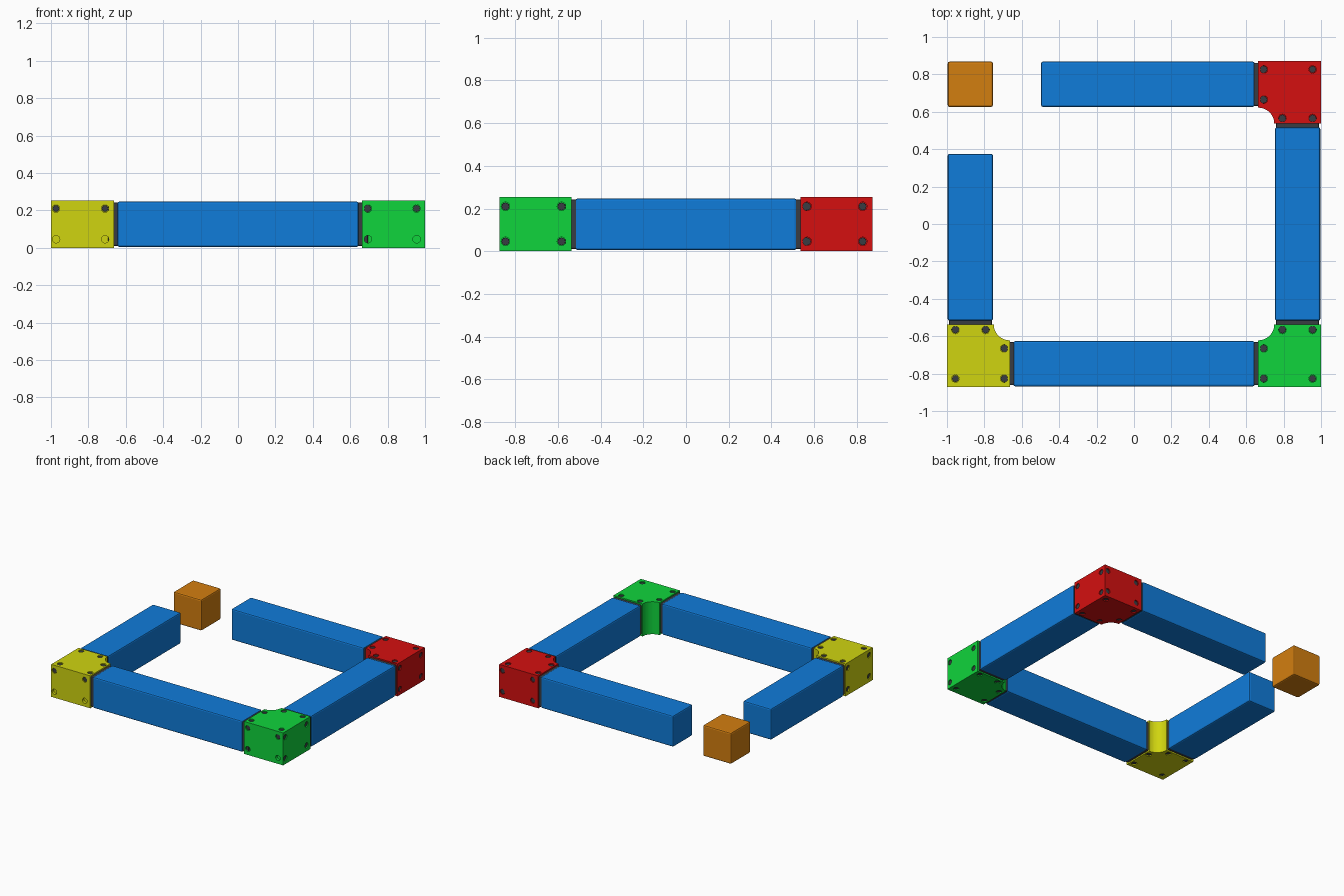
import bpy, bmesh, math
from mathutils import Matrix, Vector

if "Cube" in bpy.data.objects:
    bpy.data.objects.remove(bpy.data.objects["Cube"])

X, Y, H = 1.0, 0.872, 0.253        # half extents and bracket height
W, S = 0.25, 0.336                 # bracket arm width and arm length
BW = 0.242                         # beam thickness
GAP = 0.355                        # outer corner to start of beam


def material(name, rgb):
    m = bpy.data.materials.new(name)
    m.diffuse_color = (*rgb, 1)
    m.use_nodes = True
    m.node_tree.nodes["Principled BSDF"].inputs["Base Color"].default_value = m.diffuse_color
    return m


BLUE = material("blue", (0.005, 0.2, 0.7))
ORANGE = material("orange", (0.65, 0.21, 0.005))
YELLOW = material("yellow", (0.63, 0.66, 0.005))
GREEN = material("green", (0.005, 0.66, 0.045))
RED = material("red", (0.66, 0.005, 0.005))
DARK = material("dark grey", (0.04, 0.045, 0.055))


def finish(name, bm, mat):
    bmesh.ops.recalc_face_normals(bm, faces=bm.faces)
    me = bpy.data.meshes.new(name)
    bm.to_mesh(me)
    bm.free()
    if mat:
        me.materials.append(mat)
    ob = bpy.data.objects.new(name, me)
    bpy.context.collection.objects.link(ob)
    return ob


def box(name, lo, hi, mat, bevel=0.01, mx=Matrix()):
    lo, hi = Vector(lo), Vector(hi)
    bm = bmesh.new()
    bmesh.ops.create_cube(bm, size=1, matrix=mx @ Matrix.Translation((lo + hi) / 2)
                          @ Matrix.Diagonal((*(hi - lo), 1)))
    bmesh.ops.bevel(bm, geom=bm.edges[:], offset=bevel, segments=2,
                    affect='EDGES', profile=0.5)
    return finish(name, bm, mat)


def prism(bm, pts, depth, mx):
    """Extrude a flat outline along z and place it with a matrix."""
    face = bm.faces.new([bm.verts.new((x, y, 0)) for x, y in pts])
    new = bmesh.ops.extrude_face_region(bm, geom=[face])["geom"]
    top = [v for v in new if isinstance(v, bmesh.types.BMVert)]
    bmesh.ops.translate(bm, verts=top, vec=(0, 0, depth))
    bmesh.ops.transform(bm, matrix=mx, verts=list(face.verts) + top)


def ring(n, r1, r2):
    return [((r1, r2)[i % 2] * math.cos(math.tau * i / n),
             (r1, r2)[i % 2] * math.sin(math.tau * i / n)) for i in range(n)]


# screw positions on a bracket whose outer corner is the origin: (position, normal)
plan = [(.045, .045), (.045, .305), (.305, .045), (.207, .305), (.305, .207)]
HOLES = [((a, b, z), (0, 0, n)) for a, b in plan for z, n in ((H, 1), (0, -1))]
for z in (.046, .21):
    HOLES += [((a, 0, z), (0, -1, 0)) for a in (.027, .289)]
    HOLES += [((0, b, z), (-1, 0, 0)) for b in (.045, .305)]


def bracket(name, mat, corner, turn, empty):
    mx = Matrix.Translation((*corner, 0)) @ Matrix.Rotation(math.radians(turn), 4, 'Z')
    # L-shaped block with a concave inner corner
    r = S - W
    arc = [(S - r * math.sin(t), S - r * math.cos(t))
           for t in (math.pi / 2 * i / 14 for i in range(15))]
    bm = bmesh.new()
    prism(bm, [(0, 0), (S, 0)] + arc + [(0, S)], H, mx)
    block = finish(name + "_corner_bracket", bm, mat)

    # screw holes and star-shaped screw heads
    cut, heads = bmesh.new(), bmesh.new()
    for p, n in HOLES:
        place = mx @ Matrix.Translation(p) @ Vector(n).to_track_quat('Z', 'Y').to_matrix().to_4x4()
        prism(cut, ring(24, .02, .02), .04, place @ Matrix.Translation((0, 0, -.02)))
        if not (Vector(n) == Vector(empty) and p[2] < .1):
            prism(heads, ring(24, .0195, .0165), .015, place @ Matrix.Translation((0, 0, -.021)))
    cutter = finish("hole_cutter", cut, None)
    cutter.hide_render = True
    mod = block.modifiers.new("holes", 'BOOLEAN')
    mod.operation, mod.solver, mod.object = 'DIFFERENCE', 'EXACT', cutter
    dg = bpy.context.evaluated_depsgraph_get()
    me = bpy.data.meshes.new_from_object(block.evaluated_get(dg))
    block.modifiers.clear()
    block.data = me
    bpy.data.objects.remove(cutter)
    finish(name + "_screws", heads, DARK)

    # dark collars joining the bracket to its beams
    m = .01
    box(name + "_collar_a", (S - .03, m, m), (GAP + .01, W - m, H - m), DARK, .008, mx)
    box(name + "_collar_b", (m, S - .03, m), (W - m, GAP + .01, H - m), DARK, .008, mx)


bracket("yellow", YELLOW, (-X, -Y), 0, (0, -1, 0))
bracket("green", GREEN, (X, -Y), 90, (-1, 0, 0))
bracket("red", RED, (X, Y), 180, (0, 0, 0))

# beams of the frame
e = (W - BW) / 2
z0, z1 = (H - BW) / 2, (H + BW) / 2
xi, xo, yi, yo = X - W + e, X - e, Y - W + e, Y - e
box("front_beam", (-X + GAP, -yo, z0), (X - GAP, -yi, z1), BLUE)
box("right_beam", (xi, -Y + GAP, z0), (xo, Y - GAP, z1), BLUE)
box("back_beam", (-0.497, yi, z0), (X - GAP, yo, z1), BLUE)
box("left_beam", (-xo, -Y + GAP, z0), (-xi, 0.375, z1), BLUE)

# loose corner block
box("corner_block", (-xo, yi, z0), (-xi, yo, z1), ORANGE)
